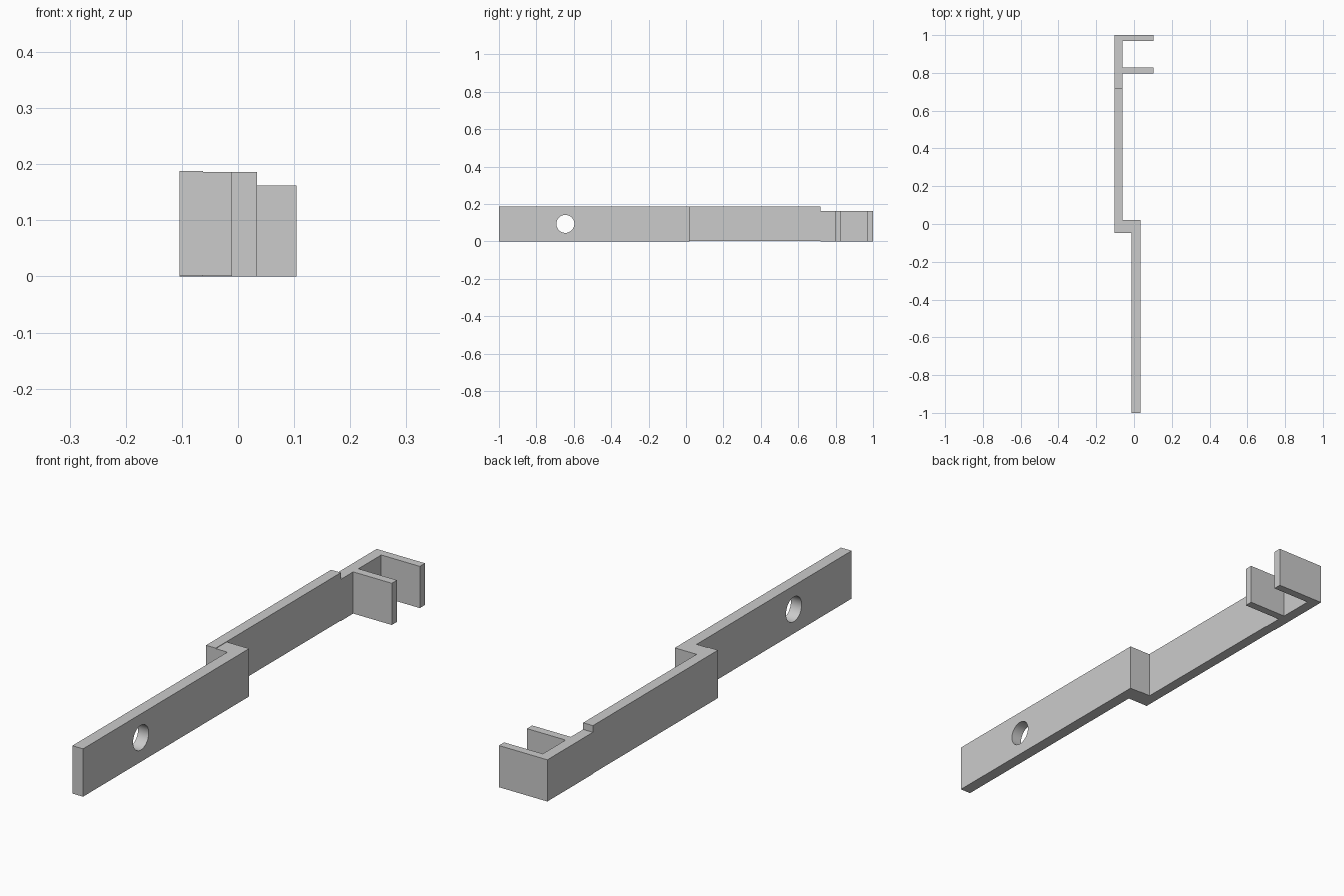
import bpy
import bmesh
import math

cube = bpy.data.objects.get("Cube")
if cube:
    bpy.data.objects.remove(cube, do_unlink=True)

grey = bpy.data.materials.new("light grey")
grey.use_nodes = True
colour = (0.6, 0.6, 0.6, 1)
grey.diffuse_color = colour
grey.node_tree.nodes["Principled BSDF"].inputs["Base Color"].default_value = colour


def prism(name, outline, z0, z1):
    """Extrude a plan outline (counter-clockwise) from z0 to z1."""
    bm = bmesh.new()
    face = bm.faces.new([bm.verts.new((x, y, z0)) for x, y in outline])
    top = bmesh.ops.extrude_face_region(bm, geom=[face])["geom"]
    verts = [v for v in top if isinstance(v, bmesh.types.BMVert)]
    bmesh.ops.translate(bm, verts=verts, vec=(0, 0, z1 - z0))
    bmesh.ops.recalc_face_normals(bm, faces=bm.faces)
    mesh = bpy.data.meshes.new(name)
    bm.to_mesh(mesh)
    bm.free()
    mesh.materials.append(grey)
    obj = bpy.data.objects.new(name, mesh)
    bpy.context.collection.objects.link(obj)
    return obj


def rect(x0, x1, y0, y1):
    return [(x0, y0), (x1, y0), (x1, y1), (x0, y1)]


# Plan positions shared by the parts
left, inner, tip = -0.104, -0.062, 0.104
bar_in, bar_out = -0.012, 0.034
crank_front, crank_back, step = -0.048, 0.02, 0.72

# Front bar, crank and rear bar
front_bar = prism("front_bar", rect(bar_in, bar_out, -1, crank_back), 0, 0.186)
prism("crank", rect(inner, bar_in, crank_front, crank_back), 0.002, 0.186)
prism("rear_bar", rect(left, inner, crank_front, step), 0.002, 0.188)

# Lower end with two prongs
prism("pronged_end", [
    (left, step), (inner, step), (inner, 0.796), (tip, 0.796),
    (tip, 0.828), (inner, 0.828), (inner, 0.968), (tip, 0.968),
    (tip, 1), (left, 1)], 0, 0.162)

# Round hole through the front bar
bpy.ops.mesh.primitive_cylinder_add(
    vertices=48, radius=0.048, depth=0.3,
    location=(0.011, -0.645, 0.094), rotation=(0, math.pi / 2, 0))
cutter = bpy.context.object
cutter.name = "hole_cutter"
cutter.data.materials.append(grey)
hole = front_bar.modifiers.new("hole", 'BOOLEAN')
hole.operation = 'DIFFERENCE'
hole.solver = 'EXACT'
hole.object = cutter
bpy.ops.object.select_all(action='DESELECT')
front_bar.select_set(True)
bpy.context.view_layer.objects.active = front_bar
bpy.ops.object.modifier_apply(modifier="hole")
bpy.data.objects.remove(cutter, do_unlink=True)
bpy.ops.object.shade_smooth_by_angle(angle=math.radians(30))
